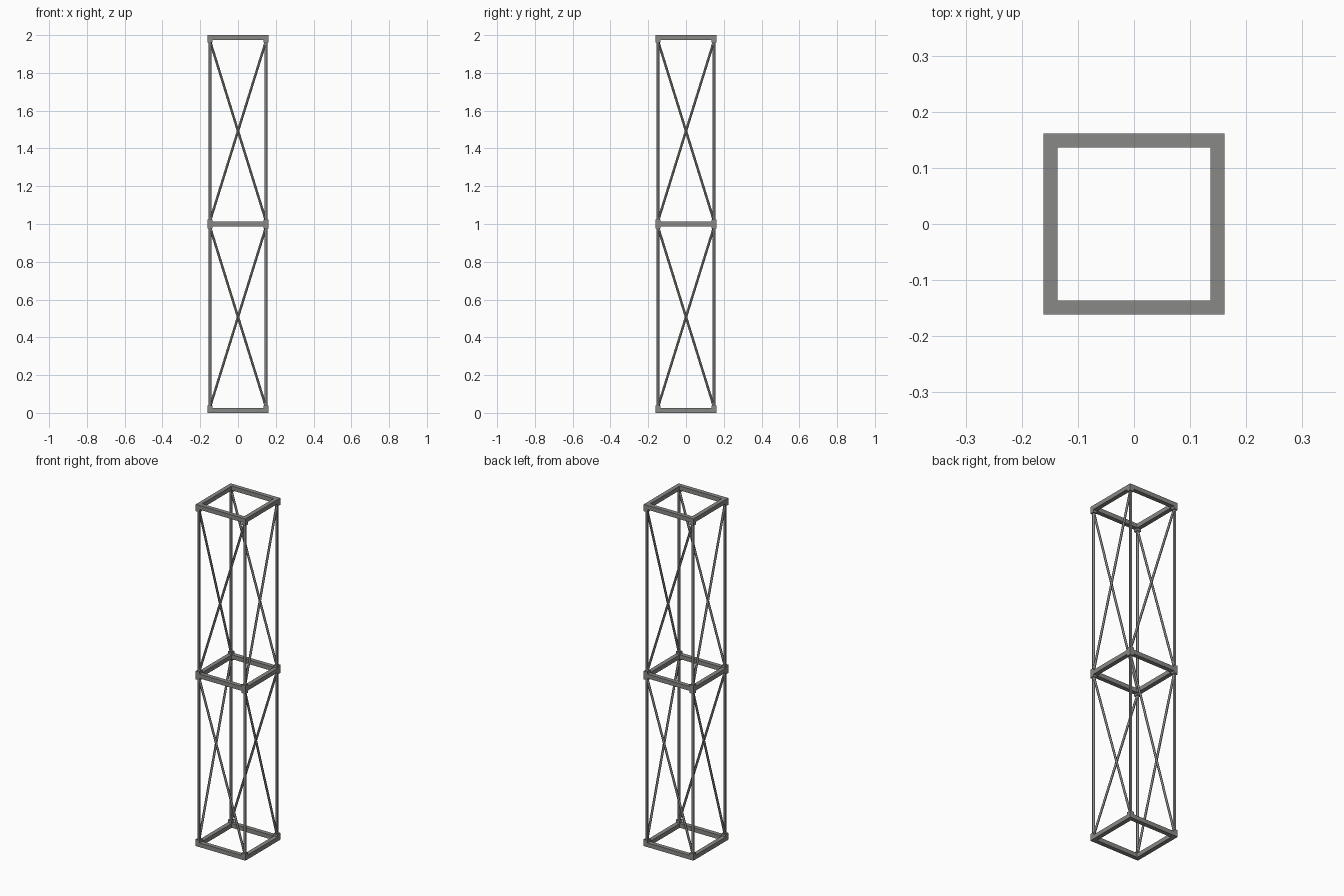
import bpy
from mathutils import Vector

if "Cube" in bpy.data.objects:
    bpy.data.objects.remove(bpy.data.objects["Cube"])

C = 0.1485      # corner centre line
BAR = 0.025     # frame bar thickness
CORNERS = [(-C, -C), (C, -C), (C, C), (-C, C)]

steel = bpy.data.materials.new("grey steel")
steel.diffuse_color = (0.25, 0.25, 0.24, 1)
steel.use_nodes = True
steel.node_tree.nodes["Principled BSDF"].inputs["Base Color"].default_value = steel.diffuse_color


def finish(name):
    ob = bpy.context.object
    ob.name = name
    ob.data.materials.append(steel)
    return ob


def box(name, centre, size):
    bpy.ops.mesh.primitive_cube_add(size=1, location=centre)
    ob = finish(name)
    ob.scale = size
    bpy.ops.object.transform_apply(location=False, rotation=False, scale=True)


def rod(name, a, b, radius):
    a, b = Vector(a), Vector(b)
    d = b - a
    bpy.ops.mesh.primitive_cylinder_add(vertices=12, radius=radius, depth=d.length,
                                        location=(a + b) / 2,
                                        rotation=d.to_track_quat('Z', 'Y').to_euler())
    finish(name)
    bpy.ops.object.shade_smooth_by_angle()


# Three square frames with sockets at their corners
# (name, frame centre z, socket bottom, socket top)
for name, z, lo, hi in (("bottom", BAR / 2, 0, 0.04),
                        ("middle", 1.0, 0.975, 1.025),
                        ("top", 2 - BAR / 2, 1.96, 2.0)):
    for s in (-1, 1):
        box(name + "_frame_bar_x", (0, s * C, z), (2 * C - BAR, BAR, BAR))
        box(name + "_frame_bar_y", (s * C, 0, z), (BAR, 2 * C - BAR, BAR))
    for x, y in CORNERS:
        box(name + "_corner_socket", (x, y, (lo + hi) / 2), (BAR, BAR, hi - lo))

# Uprights and one diagonal brace per face, opposite handed in each bay
for name, lo, hi, step in (("lower", 0.03, 0.985, 1), ("upper", 1.015, 1.97, -1)):
    for i, (x, y) in enumerate(CORNERS):
        rod(name + "_upright", (x, y, lo), (x, y, hi), 0.008)
        bx, by = CORNERS[(i + step) % 4]
        rod(name + "_diagonal_brace", (x, y, hi), (bx, by, lo), 0.0065)
